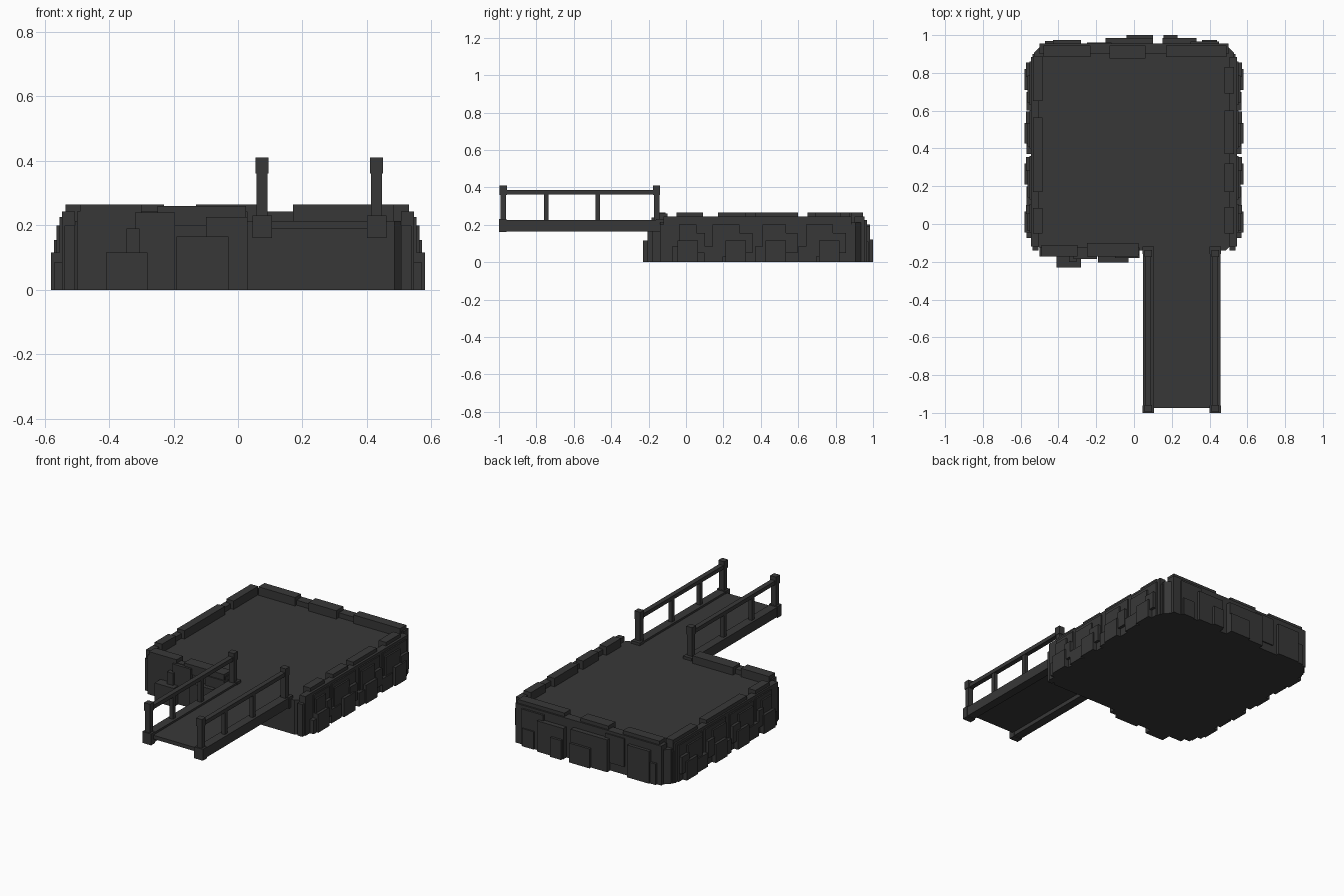
import bpy, bmesh

stone = bpy.data.materials.new("dark charcoal")
stone.diffuse_color = (0.039, 0.039, 0.039, 1)


def boxes(name, items):
    """One object from (x0, x1, y0, y1, z0, z1) boxes."""
    bm = bmesh.new()
    for x0, x1, y0, y1, z0, z1 in items:
        vs = bmesh.ops.create_cube(bm, size=1)["verts"]
        for v in vs:
            v.co = (x1 if v.co.x > 0 else x0,
                    y1 if v.co.y > 0 else y0,
                    z1 if v.co.z > 0 else z0)
    me = bpy.data.meshes.new(name)
    bm.to_mesh(me)
    bm.free()
    me.materials.append(stone)
    ob = bpy.data.objects.new(name, me)
    bpy.context.collection.objects.link(ob)
    return ob


# platform core: slab with chamfered vertical corners
bm = bmesh.new()
X, Y0, Y1, C = 0.53, -0.14, 0.95, 0.045
pts = [(-X + C, Y0), (X - C, Y0), (X, Y0 + C), (X, Y1 - C),
       (X - C, Y1), (-X + C, Y1), (-X, Y1 - C), (-X, Y0 + C)]
base = bm.faces.new([bm.verts.new((x, y, 0)) for x, y in pts])
ext = bmesh.ops.extrude_face_region(bm, geom=[base])["geom"]
bmesh.ops.translate(bm, vec=(0, 0, 0.213),
                    verts=[g for g in ext if isinstance(g, bmesh.types.BMVert)])
bmesh.ops.recalc_face_normals(bm, faces=bm.faces)
me = bpy.data.meshes.new("platform_floor")
bm.to_mesh(me)
bm.free()
me.materials.append(stone)
bpy.context.collection.objects.link(bpy.data.objects.new("platform_floor", me))

# side wall stones: (y0, y1, z0, z1, outer x), mirrored with small offsets
side = [(-0.12, 0.885, 0, 0.243, 0.545), (-0.14, 0.90, 0, 0.2, 0.538)]
for i, c in enumerate((0.03, 0.245, 0.50, 0.745)):
    w = (0.075, 0.115, 0.1, 0.115)[i]
    s = 1 if i % 2 else -1
    side += [(c - w, c + w, 0.0, 0.225, 0.553),
             (c - w * 0.9, c + w * 0.35, 0.03, 0.2, 0.563),
             (c + s * 0.02 - 0.055, c + s * 0.02 + 0.055, 0, 0.115, 0.58),
             (c + w * 0.3, c + w * 0.95, 0.05, 0.155, 0.571),
             (c - w - 0.03, c - w * 0.4, 0, 0.085, 0.57)]
for sx, name in ((-1, "left_wall_stones"), (1, "right_wall_stones")):
    boxes(name, [(min(sx * 0.505, sx * x), max(sx * 0.505, sx * x), y0, y1, z0, z1)
                 for y0, y1, z0, z1, x in side])

# back wall stones: (x0, x1, z0, z1, outer y)
back = [(-0.5, 0.5, 0, 0.243, 0.955), (-0.43, -0.28, 0, 0.2, 0.975),
        (-0.47, -0.36, 0, 0.13, 0.968), (-0.25, -0.12, 0.05, 0.225, 0.962),
        (-0.15, 0.1, 0, 0.2, 0.985), (-0.04, 0.1, 0, 0.12, 1.0),
        (0.155, 0.23, 0, 0.12, 1.0), (0.15, 0.33, 0, 0.19, 0.985),
        (0.30, 0.45, 0, 0.225, 0.967), (0.36, 0.44, 0, 0.11, 0.975)]
boxes("back_wall_stones", [(a, b, 0.9, y, z0, z1) for a, b, z0, z1, y in back])

# front wall stones, only left of the bridge
front = [(-0.5, 0.03, 0, 0.243, -0.165), (-0.5, -0.3, 0, 0.243, -0.172),
         (-0.41, -0.28, 0, 0.115, -0.23), (-0.345, -0.305, 0.1, 0.19, -0.2),
         (-0.32, -0.195, 0, 0.24, -0.185), (-0.19, -0.03, 0, 0.165, -0.205),
         (-0.1, 0.03, 0, 0.225, -0.18)]
boxes("front_wall_stones", [(a, b, y, -0.125, z0, z1) for a, b, z0, z1, y in front])

# stones along the rim of the floor
Z = (0.2, 0.265)
rim = [(-0.48, -0.23, 0.885, 0.945, *Z), (-0.13, 0.06, 0.875, 0.945, *Z),
       (0.17, 0.49, 0.885, 0.945, *Z),
       (-0.49, -0.3, -0.172, -0.11, *Z), (-0.25, 0.025, -0.172, -0.1, 0.2, 0.26)]
rim += [(-0.535, -0.485, a, b, *Z) for a, b in
        ((-0.05, 0.085), (0.17, 0.41), (0.4, 0.565), (0.65, 0.89))]
rim += [(0.48, 0.53, a, b, *Z) for a, b in
        ((-0.05, 0.09), (0.17, 0.32), (0.37, 0.6), (0.69, 0.83))]
boxes("rim_stones", rim)

# bridge deck
boxes("bridge_deck", [(0.09, 0.415, -0.975, -0.12, 0.19, 0.213)])

# bridge beams, posts, balusters and rails on both sides
for name, c in (("left", 0.075), ("right", 0.43)):
    boxes(name + "_beam", [(c - 0.027, c + 0.027, -0.99, -0.125, 0.165, 0.225)] +
          [(c - 0.03, c + 0.03, y - 0.02, y + 0.02, 0.16, 0.23) for y in (-0.98, -0.14)])
    posts = []
    for y in (-0.977, -0.157):
        posts += [(c - 0.017, c + 0.017, y - 0.015, y + 0.015, 0.22, 0.37),
                  (c - 0.02, c + 0.02, y - 0.019, y + 0.019, 0.36, 0.41)]
    boxes(name + "_posts", posts)
    boxes(name + "_balusters", [(c - 0.012, c + 0.012, y - 0.013, y + 0.013, 0.22, 0.37)
                                for y in (-0.747, -0.472)])
    boxes(name + "_rail", [(c - 0.015, c + 0.015, -0.97, -0.16, 0.362, 0.386)])
